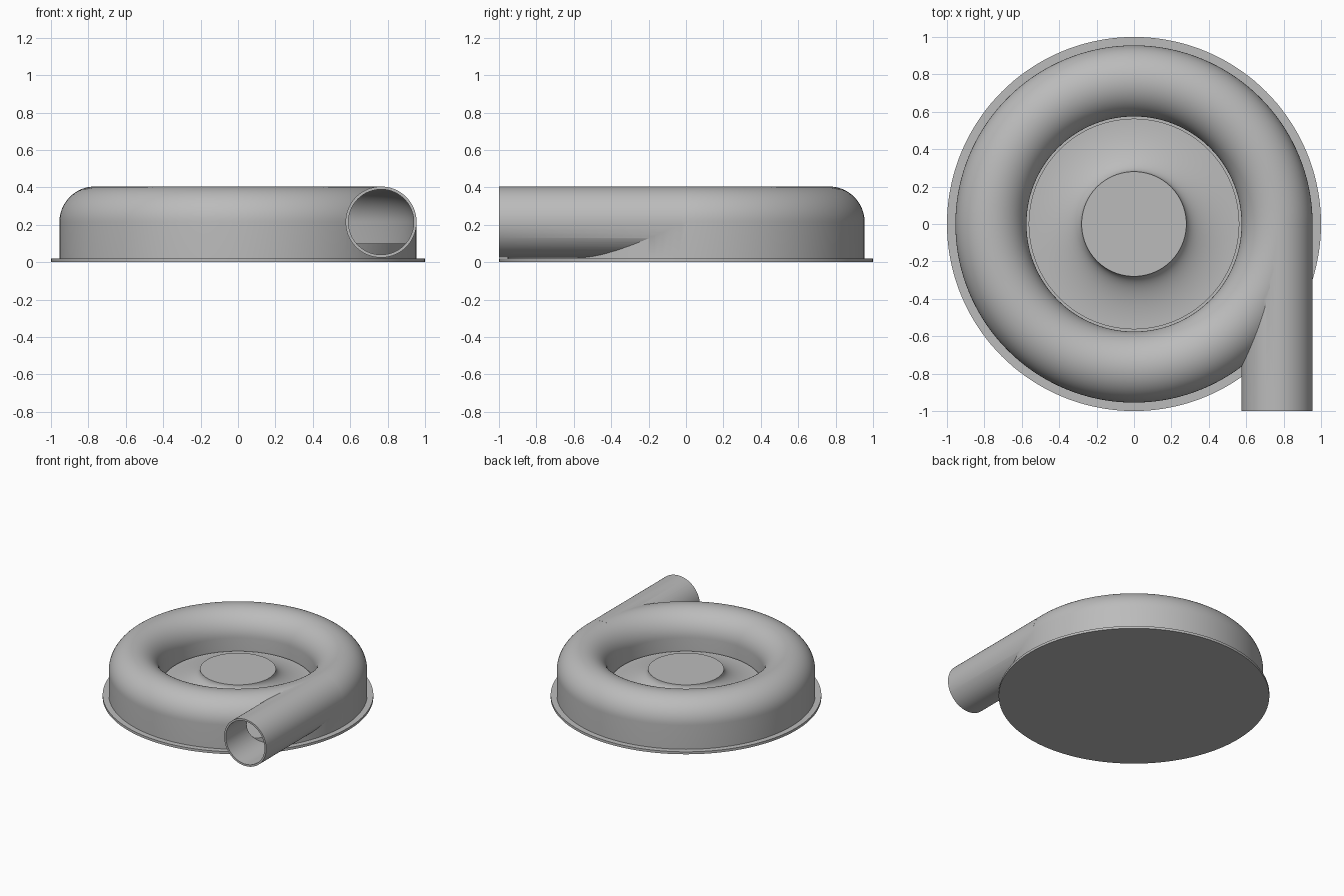
import bpy, bmesh, math
from mathutils import Matrix, Vector

if "Cube" in bpy.data.objects:
    bpy.data.objects.remove(bpy.data.objects["Cube"], do_unlink=True)

SEGMENTS = 144
RING_R, TUBE_R, WALL, AXIS_Z = 0.765, 0.19, 0.015, 0.215
FLOOR_Z = 0.1

grey = bpy.data.materials.new("cast_grey")
grey.use_nodes = True
colour = (0.5, 0.5, 0.5, 1)
grey.diffuse_color = colour
grey.node_tree.nodes["Principled BSDF"].inputs["Base Color"].default_value = colour


def finish(name, bm):
    bmesh.ops.recalc_face_normals(bm, faces=bm.faces)
    mesh = bpy.data.meshes.new(name)
    bm.to_mesh(mesh)
    bm.free()
    mesh.materials.append(grey)
    obj = bpy.data.objects.new(name, mesh)
    bpy.context.collection.objects.link(obj)
    return obj


def lathe(name, profile, closed=False):
    """Spin an (r, z) outline around the vertical axis."""
    bm = bmesh.new()
    verts = [bm.verts.new((r, 0, z)) for r, z in profile]
    pairs = list(zip(verts, verts[1:]))
    if closed:
        pairs.append((verts[-1], verts[0]))
    edges = [bm.edges.new(p) for p in pairs]
    bmesh.ops.spin(bm, geom=verts + edges, cent=(0, 0, 0), axis=(0, 0, 1),
                   angle=math.tau, steps=SEGMENTS, use_merge=True)
    bmesh.ops.remove_doubles(bm, verts=bm.verts, dist=1e-5)
    return finish(name, bm)


def cylinder_y(name, radius, y0, y1):
    """Solid cylinder along y on the outlet axis."""
    bm = bmesh.new()
    place = (Matrix.Translation(Vector((RING_R, (y0 + y1) / 2, AXIS_Z)))
             @ Matrix.Rotation(math.pi / 2, 4, "X"))
    bmesh.ops.create_cone(bm, cap_ends=True, segments=96, radius1=radius,
                          radius2=radius, depth=y1 - y0, matrix=place)
    return finish(name, bm)


def boolean(target, tool, operation):
    mod = target.modifiers.new(operation.lower(), "BOOLEAN")
    mod.object, mod.operation, mod.solver = tool, operation, "EXACT"
    bpy.context.view_layer.objects.active = target
    bpy.ops.object.modifier_apply(modifier=mod.name)
    bpy.data.objects.remove(tool, do_unlink=True)


def arch(radius, steps=32):
    """Half circle over the ring, from the inner side to the outer side."""
    return [(RING_R - radius * math.cos(math.pi * i / steps),
             AXIS_Z + radius * math.sin(math.pi * i / steps))
            for i in range(steps + 1)]


# Hub with a flared skirt, narrow groove, rounded ring and base flange
HUB_R, HUB_Z, RIM_R, RIM_Z = 0.28, 0.23, 0.563, 0.112
flare = [(RIM_R - (RIM_R - HUB_R) * math.cos(t), HUB_Z - (HUB_Z - RIM_Z) * math.sin(t))
         for t in (math.pi / 2 * i / 20 for i in range(21))]
inner = RING_R - TUBE_R
housing = lathe("pump_housing",
                [(0, HUB_Z)] + flare + [(RIM_R, FLOOR_Z), (inner, FLOOR_Z)]
                + arch(TUBE_R)
                + [(RING_R + TUBE_R, 0.02), (1, 0.02), (1, 0), (0, 0)])

# Tangential outlet pipe
boolean(housing, cylinder_y("outlet_pipe", TUBE_R, -1, -0.02), "UNION")

# Hollow channel inside the ring
bore_r = TUBE_R - WALL
channel = lathe("channel", arch(bore_r)
                + [(RING_R + bore_r, FLOOR_Z), (RING_R - bore_r, FLOOR_Z)], closed=True)
boolean(housing, channel, "DIFFERENCE")

# Pipe bore, stopping at the raised channel floor
bore = cylinder_y("bore", bore_r - 0.0005, -1.1, -0.03)
floor_block = lathe("floor_block", [(0, FLOOR_Z + 0.0005), (0.94, FLOOR_Z + 0.0005),
                                    (0.94, -0.1), (0, -0.1)])
boolean(bore, floor_block, "DIFFERENCE")
boolean(housing, bore, "DIFFERENCE")

# Smooth curved walls, crisp rims
bpy.ops.object.select_all(action="DESELECT")
housing.select_set(True)
bpy.context.view_layer.objects.active = housing
bpy.ops.object.shade_smooth_by_angle(angle=math.radians(30))
